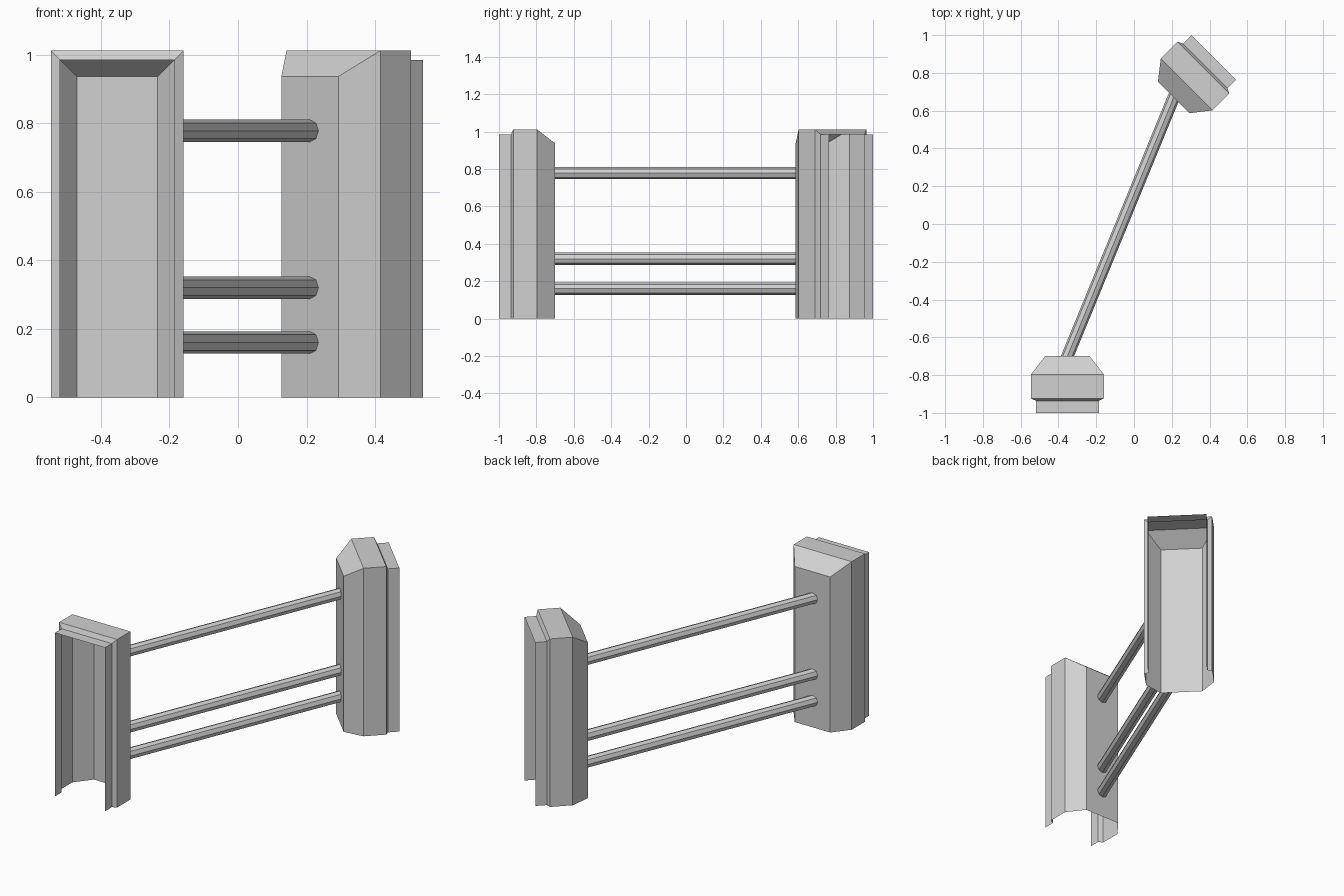
import bpy
import bmesh
from math import radians, sin, cos, pi
from mathutils import Vector, Matrix

cube = bpy.data.objects.get("Cube")
if cube:
    bpy.data.objects.remove(cube, do_unlink=True)

# Single plain grey
grey = bpy.data.materials.new("plain_grey")
grey.use_nodes = True
colour = (0.64, 0.64, 0.64, 1)
grey.diffuse_color = colour
grey.node_tree.nodes["Principled BSDF"].inputs["Base Color"].default_value = colour


def finish(name, bm):
    mesh = bpy.data.meshes.new(name)
    bm.to_mesh(mesh)
    bm.free()
    mesh.materials.append(grey)
    obj = bpy.data.objects.new(name, mesh)
    bpy.context.collection.objects.link(obj)
    return obj


def make_post(name, wall_centre, angle):
    """Thin shell, open at its mouth and underneath; origin at the closed wall."""
    # distance from the wall, half width, height: lip, step, body, wall
    sections = [(0.30, 0.167, 0.985), (0.236, 0.167, 0.985),
                (0.223, 0.1935, 1.012), (0.097, 0.1935, 1.012),
                (0.0, 0.118, 0.937)]
    bm = bmesh.new()
    arches = [[bm.verts.new((x, -d, z))
               for x, z in ((-w, 0), (-w, h), (w, h), (w, 0))]
              for d, w, h in sections]
    for a, b in zip(arches, arches[1:]):
        for i in range(3):
            bm.faces.new((a[i], a[i + 1], b[i + 1], b[i]))
    bm.faces.new(arches[-1])
    bm.transform(Matrix.Translation(wall_centre) @ Matrix.Rotation(angle, 4, 'Z'))
    return finish(name, bm)


# Two posts, the rear one turned so its mouth faces outward
start = Vector((-0.3525, -0.70, 0))
end = Vector((0.21, 0.67, 0))
turn = radians(135)
make_post("front_post", start, 0)
make_post("rear_post", end, turn)

# Octagonal rails, mitred to meet each post wall
along = (end - start).normalized()
across = Vector((along.y, -along.x, 0))
up = Vector((0, 0, 1))
wall_normals = (Vector((0, 1, 0)), Matrix.Rotation(turn, 3, 'Z') @ Vector((0, 1, 0)))


def make_rail(name, height, radius=0.0325, sides=8):
    bm = bmesh.new()
    rings = []
    for centre, normal in zip((start, end), wall_normals):
        ring = []
        for i in range(sides):
            t = 2 * pi * i / sides
            offset = (across * cos(t) + up * sin(t)) * radius
            offset -= along * (offset.dot(normal) / along.dot(normal))
            ring.append(bm.verts.new(centre + up * height + offset))
        rings.append(ring)
    a, b = rings
    for i in range(sides):
        j = (i + 1) % sides
        bm.faces.new((a[i], a[j], b[j], b[i]))
    bmesh.ops.recalc_face_normals(bm, faces=bm.faces)
    return finish(name, bm)


for name, height in (("lower_rail", 0.16), ("middle_rail", 0.32), ("upper_rail", 0.778)):
    make_rail(name, height)
